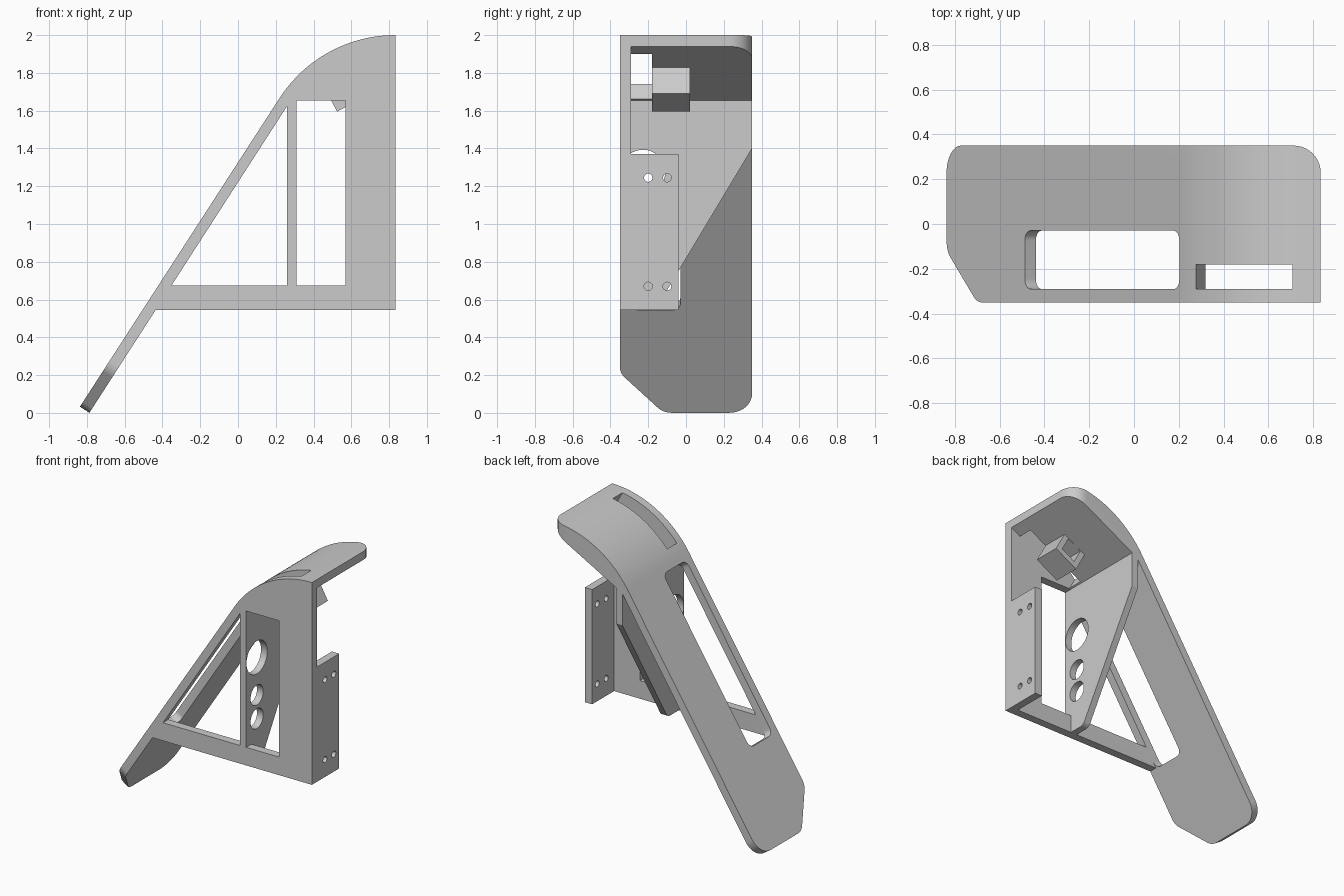
import bpy, bmesh
from math import sin, cos, tan, radians, pi
from mathutils import Vector

cube = bpy.data.objects.get("Cube")
if cube:
    bpy.data.objects.remove(cube, do_unlink=True)

grey = bpy.data.materials.new("plain_grey")
grey.use_nodes = True
COLOR = (0.6, 0.6, 0.6, 1)
grey.diffuse_color = COLOR
grey.node_tree.nodes["Principled BSDF"].inputs["Base Color"].default_value = COLOR


def fillet(points, steps=10):
    """Outline from (u, v) or (u, v, radius) corners, with arcs at the radii."""
    out = []
    for i, p in enumerate(points):
        c = Vector(p[:2])
        if len(p) == 2:
            out.append(c)
            continue
        r = p[2]
        a = (Vector(points[i - 1][:2]) - c).normalized()
        b = (Vector(points[(i + 1) % len(points)][:2]) - c).normalized()
        half = a.angle(b) / 2
        centre = c + (a + b).normalized() * (r / sin(half))
        start = c + a * (r / tan(half)) - centre
        end = c + b * (r / tan(half)) - centre
        for k in range(steps + 1):
            t = k / steps
            sweep = pi - 2 * half
            mix = start * sin((1 - t) * sweep) + end * sin(t * sweep)
            out.append(centre + mix / sin(sweep))
    return out


def rect(u0, u1, v0, v1, r=None):
    extra = () if r is None else (r,)
    return fillet([q + extra for q in ((u0, v0), (u1, v0), (u1, v1), (u0, v1))])


def circle(u, v, r, n=40):
    return [(u + r * cos(2 * pi * k / n), v + r * sin(2 * pi * k / n)) for k in range(n)]


def prism(name, points, frame, w0, w1):
    """Extrude a flat outline along the third axis of a frame."""
    o, u, v, w = frame
    bm = bmesh.new()
    rings = [[bm.verts.new(o + u * p[0] + v * p[1] + w * d) for p in points] for d in (w0, w1)]
    n = len(points)
    for ring in rings:
        bm.faces.new(ring)
    for i in range(n):
        j = (i + 1) % n
        bm.faces.new((rings[0][i], rings[0][j], rings[1][j], rings[1][i]))
    bmesh.ops.recalc_face_normals(bm, faces=bm.faces)
    mesh = bpy.data.meshes.new(name)
    bm.to_mesh(mesh)
    bm.free()
    mesh.materials.append(grey)
    obj = bpy.data.objects.new(name, mesh)
    bpy.context.collection.objects.link(obj)
    return obj


def combine(obj, operation, *others):
    """Apply booleans and remove the used helpers."""
    for other in others:
        mod = obj.modifiers.new("cut", "BOOLEAN")
        mod.operation, mod.solver, mod.object = operation, "EXACT", other
        bpy.ops.object.select_all(action="DESELECT")
        bpy.context.view_layer.objects.active = obj
        obj.select_set(True)
        bpy.ops.object.modifier_apply(modifier=mod.name)
        bpy.data.objects.remove(other, do_unlink=True)


X, Y, Z = Vector((1, 0, 0)), Vector((0, 1, 0)), Vector((0, 0, 1))
ZERO = Vector((0, 0, 0))
SIDE = (ZERO, X, Z, Y)      # outlines in x, z
CROSS = (ZERO, Y, Z, X)     # outlines in y, z
PLAN = (ZERO, X, Y, Z)      # outlines in x, y


def tilted(origin, angle):
    u = Vector((cos(angle), 0, sin(angle)))
    return (origin, u, Y, u.cross(Y))


# Shared outer curve: straight leg running into an arc
LEAN, R, END, THICK = radians(57.1), 0.73, 0.833, 0.06
arc = []
for k in range(33):
    t = LEAN * (1 - k / 32)
    arc.append((END - R * sin(t), 2 - R + R * cos(t)))
leg_len = (arc[0][1] - 0.033) / sin(LEAN)
foot = Vector((arc[0][0] - leg_len * cos(LEAN), 0, 0.033))
leg = tilted(foot, LEAN)
hood = tilted(Vector((0.31, 0, 1.655)), radians(28.7))


def on_leg(s, w):
    p = leg[0] + leg[1] * s + leg[3] * w
    return (p.x, p.z)


# Leg and hood: one side profile, trimmed to the rounded outline
profile = [on_leg(-0.2, 0)] + arc + [(0.9, 2), (0.9, 1.94), (END, 1.94), (0.265, 1.632),
                                     on_leg(-0.2, -THICK)]
bracket = prism("bracket", profile, SIDE, -0.4, 0.4)
foot_outline = fillet([(0, -0.12, 0.1), (0, 0.35, 0.12), (3, 0.35), (3, -0.35), (0.25, -0.35, 0.1)])
hood_outline = fillet([(-2, -0.6), (END, -0.6), (END, 0.35, 0.12), (-2, 0.35)])
combine(bracket, "INTERSECT",
        prism("foot_trim", foot_outline, leg, -3, 2),
        prism("hood_trim", hood_outline, PLAN, -1, 3))

# Long window in the leg and slot in the hood
combine(bracket, "DIFFERENCE",
        prism("leg_window", rect(0.643, 1.913, -0.29, -0.03, 0.045), leg, -0.15, 0.15),
        prism("hood_slot", rect(0.012, 0.51, -0.29, -0.18), hood, -0.05, 0.4))

# Front plate with triangular and rectangular windows
plate = prism("front_plate", [on_leg(0.61, -0.03), on_leg(0.61, 0)] + arc +
              [(END, 0.545), (-0.44, 0.545)], SIDE, -0.35, -0.29)
combine(plate, "DIFFERENCE",
        prism("triangle_window", [(-0.352, 0.675), (0.26, 0.675), (0.26, 1.625)], SIDE, -0.5, -0.1),
        prism("box_window", rect(0.31, 0.57, 0.675, 1.655), SIDE, -0.5, -0.1))

# Cross web with a slanted free edge
web = prism("cross_web", fillet([(-0.35, 0.545), (-0.163, 0.545, 0.05), (0.35, 1.4), (0.35, 1.655),
                                 (-0.35, 1.655)]), CROSS, 0.26, 0.31)

# Mounting flange with four screw holes
flange = prism("flange", rect(-0.35, -0.04, 0.545, 1.37), CROSS, 0.775, END)
for y in (-0.2, -0.1):
    for z in (0.67, 1.245):
        combine(flange, "DIFFERENCE", prism("screw_hole", circle(y, z, 0.022, 24), CROSS, 0.7, 0.9))

# Block under the hood with a pocket in its rear end
block = prism("block", rect(0.16, 0.36, -0.18, 0.02), hood, -0.156, 0.02)
combine(block, "DIFFERENCE",
        prism("block_pocket", rect(0.2, 0.32, -0.12, 0.1), hood, -0.116, -0.002))

combine(bracket, "UNION", plate, web, flange, block)

# Three round holes through the web
for z, r in ((1.275, 0.118), (1.005, 0.072), (0.836, 0.072)):
    combine(bracket, "DIFFERENCE", prism("web_hole", circle(-0.228, z, r), CROSS, 0.2, 0.4))

bpy.ops.object.select_all(action="DESELECT")
bracket.select_set(True)
bpy.context.view_layer.objects.active = bracket
bpy.ops.object.shade_smooth_by_angle(angle=radians(25))
